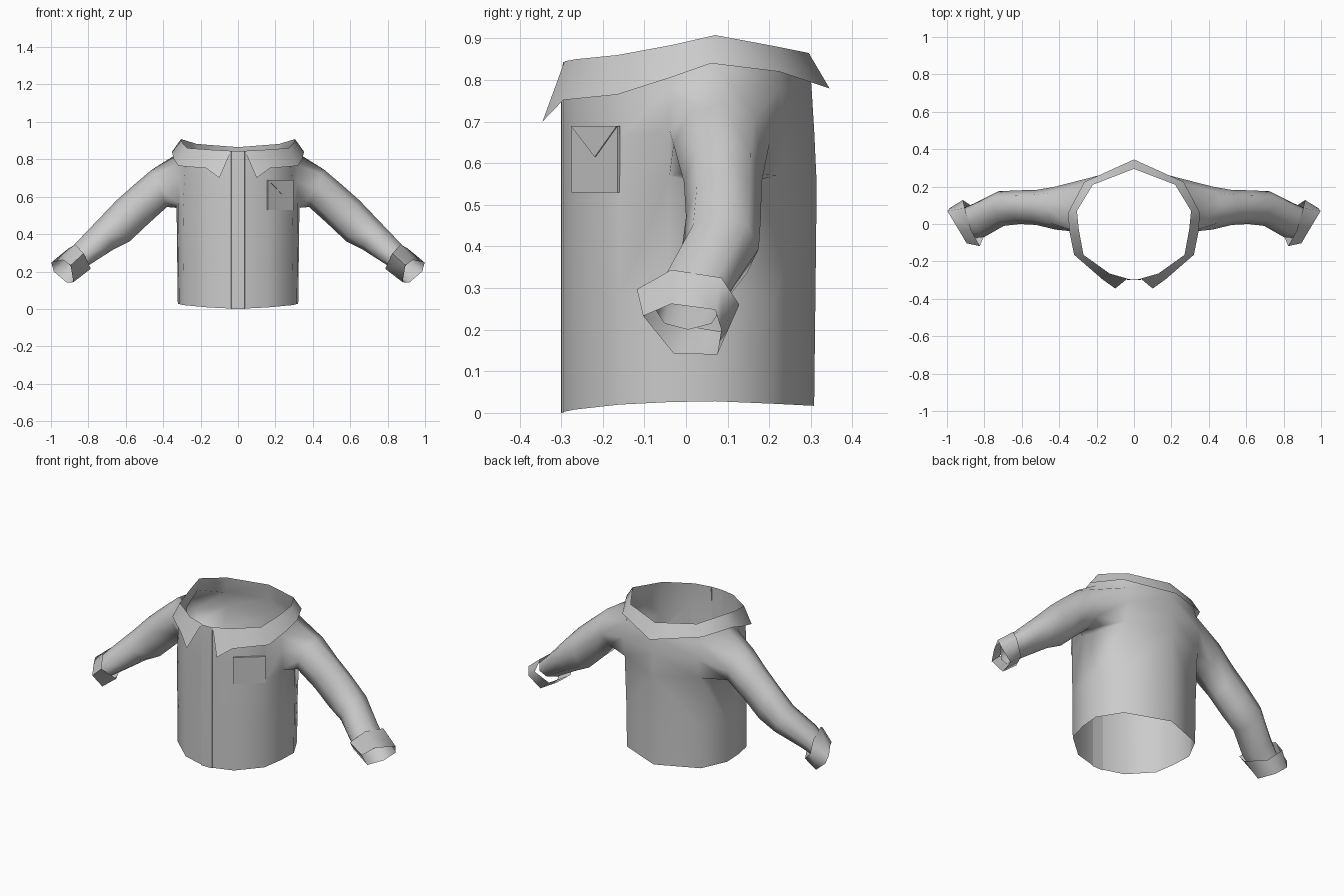
import bpy, bmesh, math
from mathutils import Vector

if "Cube" in bpy.data.objects:
    bpy.data.objects.remove(bpy.data.objects["Cube"])

cloth = bpy.data.materials.new("light_grey_cloth")
cloth.diffuse_color = (0.6, 0.6, 0.6, 1)
cloth.use_nodes = True
cloth.node_tree.nodes["Principled BSDF"].inputs["Base Color"].default_value = cloth.diffuse_color


def finish(name, bm, mirror=True, angle=50):
    """Turn a bmesh into a named, smooth-shaded, optionally mirrored object."""
    bmesh.ops.recalc_face_normals(bm, faces=bm.faces)
    me = bpy.data.meshes.new(name)
    bm.to_mesh(me)
    bm.free()
    me.materials.append(cloth)
    ob = bpy.data.objects.new(name, me)
    bpy.context.collection.objects.link(ob)
    bpy.ops.object.select_all(action='DESELECT')
    ob.select_set(True)
    bpy.context.view_layer.objects.active = ob
    if mirror:
        mod = ob.modifiers.new("mirror", 'MIRROR')
        mod.merge_threshold = 0.001
        bpy.ops.object.modifier_apply(modifier=mod.name)
    bpy.ops.object.shade_smooth_by_angle(angle=math.radians(angle))
    return ob


def bridge(bm, a, b, closed=False):
    n = len(a)
    for i in range(n if closed else n - 1):
        j = (i + 1) % n
        bm.faces.new((a[i], a[j], b[j], b[i]))


def ring(top, bottom, front, back, skew):
    """Eight points around a sleeve; top and bottom are (x, z)."""
    t, b = Vector((top[0], 0, top[1])), Vector((bottom[0], 0, bottom[1]))
    mid, up = (t + b) / 2, (t - b) / 2
    yc, yr = (front + back) / 2, (back - front) / 2
    pts = []
    for k in range(8):
        a = math.pi * k / 4
        s = yr * math.sin(a)
        pts.append(mid + up * math.cos(a) + Vector((skew * s, yc + s, 0)))
    return pts


# Half outline of the torso, from the front opening round to the back
outline = [(.036, -.296), (.16, -.268), (.288, -.16), (.315, -.04),
           (.322, .07), (.245, .21), (0, .308)]
neck = [(.036, -.292, .845), (.13, -.265, .85), (.27, -.165, .86), (.295, -.03, .885),
        (.305, .07, .908), (.22, .21, .882), (0, .295, .865)]
# Each level: heights, scale, extra depth at the shoulder blade
levels = [([.002, .008, .02, .026, .028, .022, .017], 1.0, 0),
          ([.28] * 7, 1.01, 0),
          ([.53, .53, .54, .57, .54, .57, .55], 1.02, .01),
          ([.66, .66, .66, .68, .68, .69, .68], 1.0, .035),
          ([.75, .75, .76, .78, .835, .78, .78], .98, .02)]

# Torso, armhole and sleeve as one skin
bm = bmesh.new()
rows = []
for zs, s, blade in levels:
    rows.append([bm.verts.new((x * (s if i > 0 else 1),
                               y * s + blade * (i == 5) if y > 0 else y, z))
                 for i, ((x, y), z) in enumerate(zip(outline, zs))])
rows.append([bm.verts.new(p) for p in neck])
for r in range(5):
    for c in range(6):
        if not (r in (2, 3) and c in (3, 4)):
            bm.faces.new((rows[r][c], rows[r][c + 1], rows[r + 1][c + 1], rows[r + 1][c]))
hole = [rows[4][4], rows[4][5], rows[3][5], rows[2][5],
        rows[2][4], rows[2][3], rows[3][3], rows[4][3]]
sleeve = [((.46, .745), (.38, .545), -.03, .20, 0),
          ((.56, .66), (.485, .45), -.005, .182, 0),
          ((.65, .58), (.58, .36), 0, .18, .05),
          ((.75, .475), (.67, .315), -.01, .175, .15),
          ((.86, .36), (.795, .235), -.07, .11, .3),
          ((.915, .30), (.85, .20), -.075, .085, .4)]
prev = hole
for section in sleeve:
    cur = [bm.verts.new(p) for p in ring(*section)]
    bridge(bm, prev, cur, True)
    prev = cur
finish("shirt_body_and_sleeves", bm, angle=80)

# Folded six-sided cuffs, with the open end turned slightly forward
cuff_inner = [(.825, -.118, .297), (.870, -.035, .344), (.905, .085, .325),
              (.915, .128, .26), (.850, .085, .195), (.787, -.03, .215)]
cuff_outer = [(.895, -.103, .233), (.935, -.035, .262), (.998, .07, .248),
              (.985, .085, .20), (.915, .075, .14), (.880, -.03, .143)]
bm = bmesh.new()
bridge(bm, [bm.verts.new(p) for p in cuff_inner],
       [bm.verts.new(p) for p in cuff_outer], True)
finish("cuffs", bm, angle=80)

# Turned-down collar with pointed front tips
fold = [(.10, -.345, .70), (.17, -.295, .752), (.32, -.165, .765), (.345, -.04, .805),
        (.353, .06, .84), (.265, .225, .82), (0, .345, .78)]
bm = bmesh.new()
bridge(bm, [bm.verts.new(p) for p in neck], [bm.verts.new(p) for p in fold])
finish("collar", bm)

# Button placket: a narrow strip closing the front, with a centre seam
bm = bmesh.new()
strips = []
for x, y in [(-.037, -.295), (-.036, -.299), (0, -.3), (.036, -.299), (.037, -.295)]:
    strips.append([bm.verts.new((x, y, 0)), bm.verts.new((x, y, .75)),
                   bm.verts.new((x, y + .004, .843))])
for a, b in zip(strips, strips[1:]):
    bridge(bm, a, b)
finish("placket", bm, mirror=False, angle=30)

# Chest pocket and its pointed flap, on one side only
p0, p1 = Vector((.158, -.272, 0)), Vector((.294, -.161, 0))
out = Vector((p1.y - p0.y, p0.x - p1.x, 0)).normalized()


def plate(name, shape, near, far):
    bm = bmesh.new()
    loops = [[bm.verts.new(p0.lerp(p1, u) + out * d + Vector((0, 0, z)))
              for u, z in shape] for d in (near, far)]
    for loop in loops:
        bm.faces.new(loop)
    bridge(bm, loops[0], loops[1], True)
    finish(name, bm, mirror=False, angle=30)


plate("pocket", [(0, .53), (1, .53), (1, .69), (0, .69)], -.003, .004)
plate("pocket_flap", [(0, .69), (.52, .615), (1, .69)], .004, .007)
